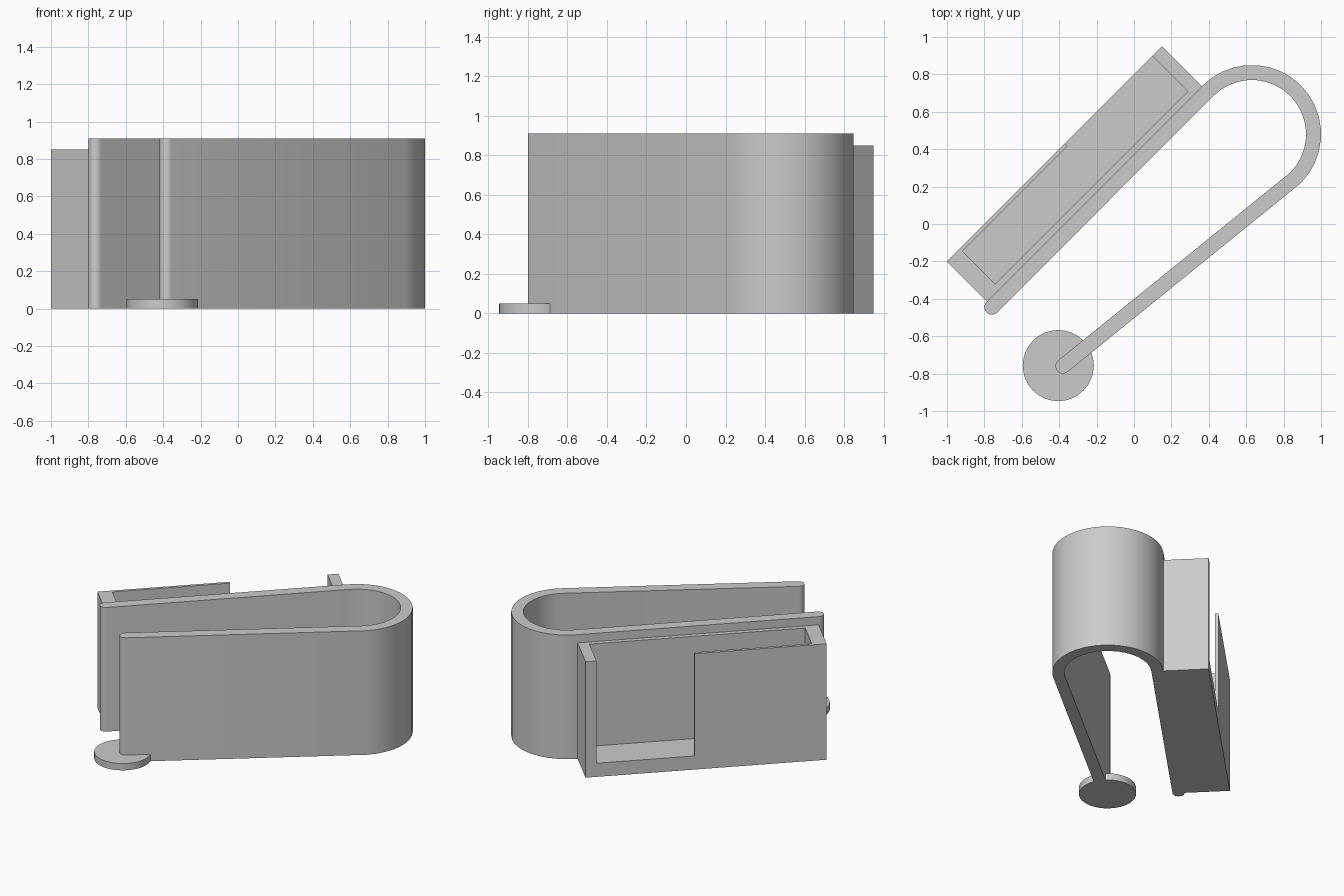
import bpy, bmesh
from math import radians, cos, sin, atan2, degrees, pi
from mathutils import Vector, Matrix

cube = bpy.data.objects.get("Cube")
if cube:
    bpy.data.objects.remove(cube, do_unlink=True)

grey = bpy.data.materials.new("plain grey")
grey.use_nodes = True
grey.diffuse_color = (0.6, 0.6, 0.6, 1)
grey.node_tree.nodes["Principled BSDF"].inputs["Base Color"].default_value = (0.6, 0.6, 0.6, 1)


def finish(name, bm, smooth=True):
    bmesh.ops.recalc_face_normals(bm, faces=bm.faces)
    mesh = bpy.data.meshes.new(name)
    bm.to_mesh(mesh)
    bm.free()
    obj = bpy.data.objects.new(name, mesh)
    bpy.context.collection.objects.link(obj)
    mesh.materials.append(grey)
    bpy.ops.object.select_all(action='DESELECT')
    obj.select_set(True)
    bpy.context.view_layer.objects.active = obj
    if smooth:
        bpy.ops.object.shade_smooth_by_angle(angle=radians(30))
    return obj


def extrude_outline(name, points, height):
    bm = bmesh.new()
    face = bm.faces.new([bm.verts.new((p.x, p.y, 0)) for p in points])
    side = bmesh.ops.extrude_face_region(bm, geom=[face])["geom"]
    bmesh.ops.translate(bm, vec=(0, 0, height),
                        verts=[v for v in side if isinstance(v, bmesh.types.BMVert)])
    return finish(name, bm)


def arc(centre, radius, start, end, steps):
    angles = [radians(start + (end - start) * i / steps) for i in range(steps + 1)]
    return [centre + radius * Vector((cos(a), sin(a))) for a in angles]


def diagonal_box(name, low, high):
    """Box given along the 45 degree axis of the pocket."""
    low, high = Vector(low), Vector(high)
    bm = bmesh.new()
    bmesh.ops.create_cube(bm, size=1)
    bmesh.ops.scale(bm, vec=high - low, verts=bm.verts)
    bmesh.ops.translate(bm, vec=(low + high) / 2, verts=bm.verts)
    bmesh.ops.rotate(bm, cent=(0, 0, 0), matrix=Matrix.Rotation(pi / 4, 3, 'Z'), verts=bm.verts)
    return finish(name, bm, smooth=False)


# Bent clip strip: two arms with rounded tips joined by a half-round bend
bend = Vector((0.63, 0.48))
back_tip = Vector((-0.76, -0.445))
front_tip = Vector((-0.38, -0.76))
half = 0.04
bend_radius = 0.33
bend_end = bend + bend_radius * Vector((cos(-pi / 4), sin(-pi / 4)))
arm = bend_end - front_tip
normal = degrees(atan2(arm.y, arm.x)) - 90
outline = arc(bend, bend_radius + half, 135, -45, 18)
outline += arc(front_tip, half, normal, normal - 180, 10)
outline += arc(bend, bend_radius - half, -45, 135, 18)
outline += arc(back_tip, half, -45, -225, 10)
extrude_outline("clip_strip", outline, 0.91)

# Round foot under the front arm tip
extrude_outline("foot_disc", arc(Vector((-0.405, -0.757)), 0.19, 0, 348.75, 31), 0.05)

# Open-topped pocket, its outer wall covering only one half
pocket = diagonal_box("pocket", (-0.849, 0.262, 0), (0.778, 0.566, 0.85))
cutters = [
    diagonal_box("cavity_cutter", (-0.752, 0.297, 0.1), (0.704, 0.545, 1)),
    diagonal_box("window_cutter", (0.042, 0.4, 0.1), (0.704, 0.7, 1)),
]
for cutter in cutters:
    cutter.hide_render = True
    cut = pocket.modifiers.new("cut", 'BOOLEAN')
    cut.operation = 'DIFFERENCE'
    cut.solver = 'EXACT'
    cut.object = cutter
    bpy.context.view_layer.objects.active = pocket
    bpy.ops.object.modifier_apply(modifier=cut.name)
    bpy.data.objects.remove(cutter, do_unlink=True)
